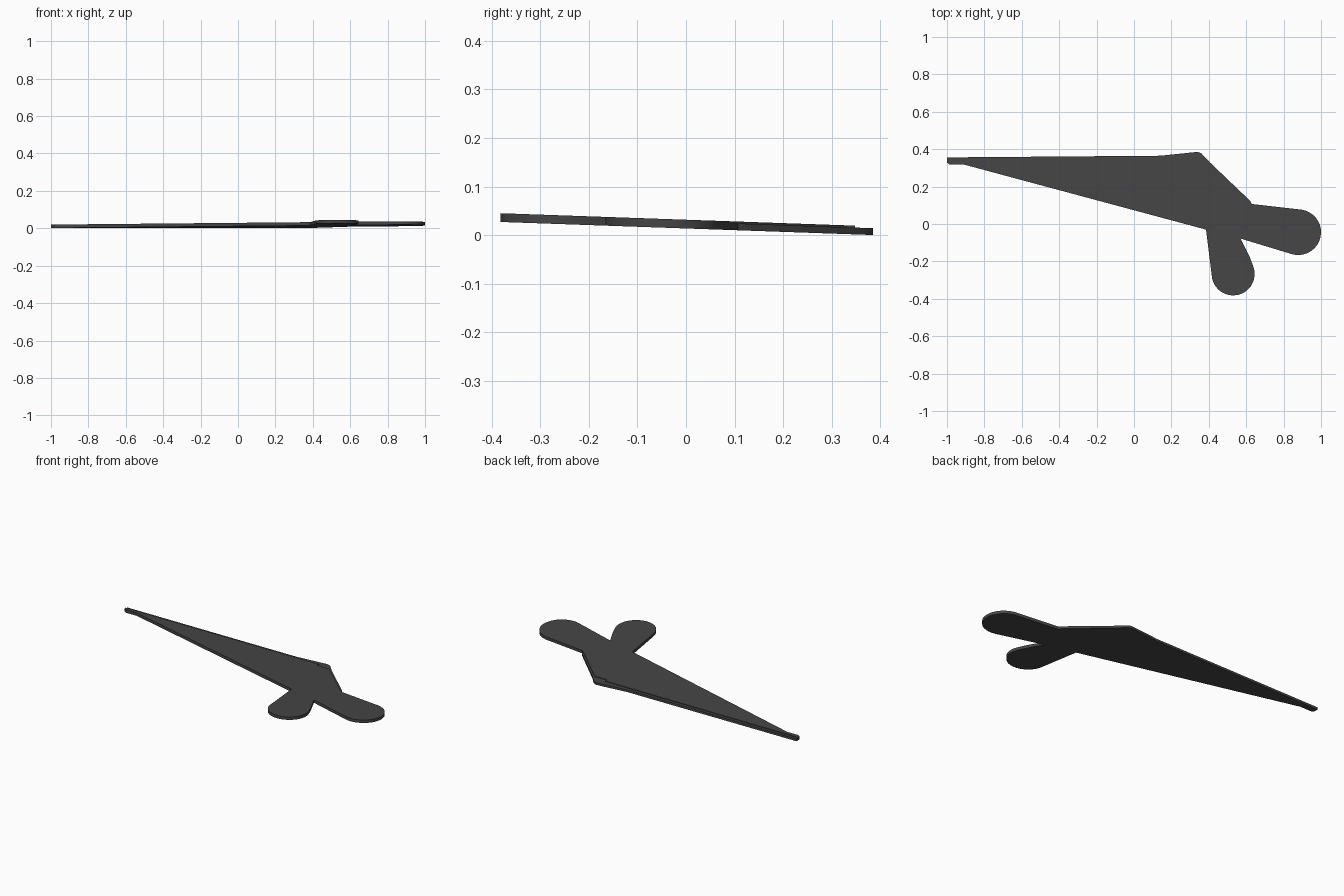
import bpy, bmesh, math

if "Cube" in bpy.data.objects:
    bpy.data.objects.remove(bpy.data.objects["Cube"])

mat = bpy.data.materials.new("dark_grey")
mat.diffuse_color = (0.06, 0.06, 0.06, 1)
mat.use_nodes = True
mat.node_tree.nodes["Principled BSDF"].inputs["Base Color"].default_value = mat.diffuse_color


def arc(cx, cy, r, a0, a1, n=18):
    return [(cx + r * math.cos(math.radians(a0 + (a1 - a0) * i / n)),
             cy + r * math.sin(math.radians(a0 + (a1 - a0) * i / n))) for i in range(n + 1)]


def plate(name, outline, low, high):
    """Flat sheet lying on the shared plane that tips down towards the back."""
    bm = bmesh.new()
    tilt = lambda x, y, h: (x, y, 0.0228 - 0.035 * y + h)
    face = bm.faces.new([bm.verts.new(tilt(x, y, low)) for x, y in outline])
    top = bmesh.ops.extrude_face_region(bm, geom=[face])["geom"]
    for v in top:
        if isinstance(v, bmesh.types.BMVert):
            v.co.z += high - low
    bmesh.ops.recalc_face_normals(bm, faces=bm.faces)
    bmesh.ops.triangulate(bm, faces=[f for f in bm.faces if len(f.verts) > 4])
    me = bpy.data.meshes.new(name)
    bm.to_mesh(me)
    bm.free()
    me.materials.append(mat)
    ob = bpy.data.objects.new(name, me)
    bpy.context.collection.objects.link(ob)
    bpy.context.view_layer.objects.active = ob
    ob.select_set(True)
    bpy.ops.object.shade_smooth_by_angle(angle=math.radians(30))
    ob.select_set(False)


# Tapering blade with its two rounded grips
body = [(-1, 0.341), (-1, 0.328), (-0.985, 0.317), (-0.91, 0.318), (0.385, -0.03)]
body += arc(0.53, -0.267, 0.115, 182, 380)
body += [(0.62, -0.18), (0.57, -0.078)]
body += arc(0.878, -0.044, 0.122, 256, 440)
body += [(0.63, 0.107), (0.595, 0.135), (0.39, 0.33), (0.305, 0.33), (0.305, 0.348)]
plate("blade_and_grips", body, -0.009, 0.009)

# Slightly lower spine running along the back edge
spine = [(-1, 0.341), (0.305, 0.348), (0.305, 0.33), (0.39, 0.33), (0.595, 0.135),
         (0.63, 0.107), (0.62, 0.125), (0.405, 0.33), (0.36, 0.378), (0.342, 0.385),
         (0.325, 0.384), (0.14, 0.365), (-1, 0.356)]
plate("spine", spine, -0.009, 0.005)
